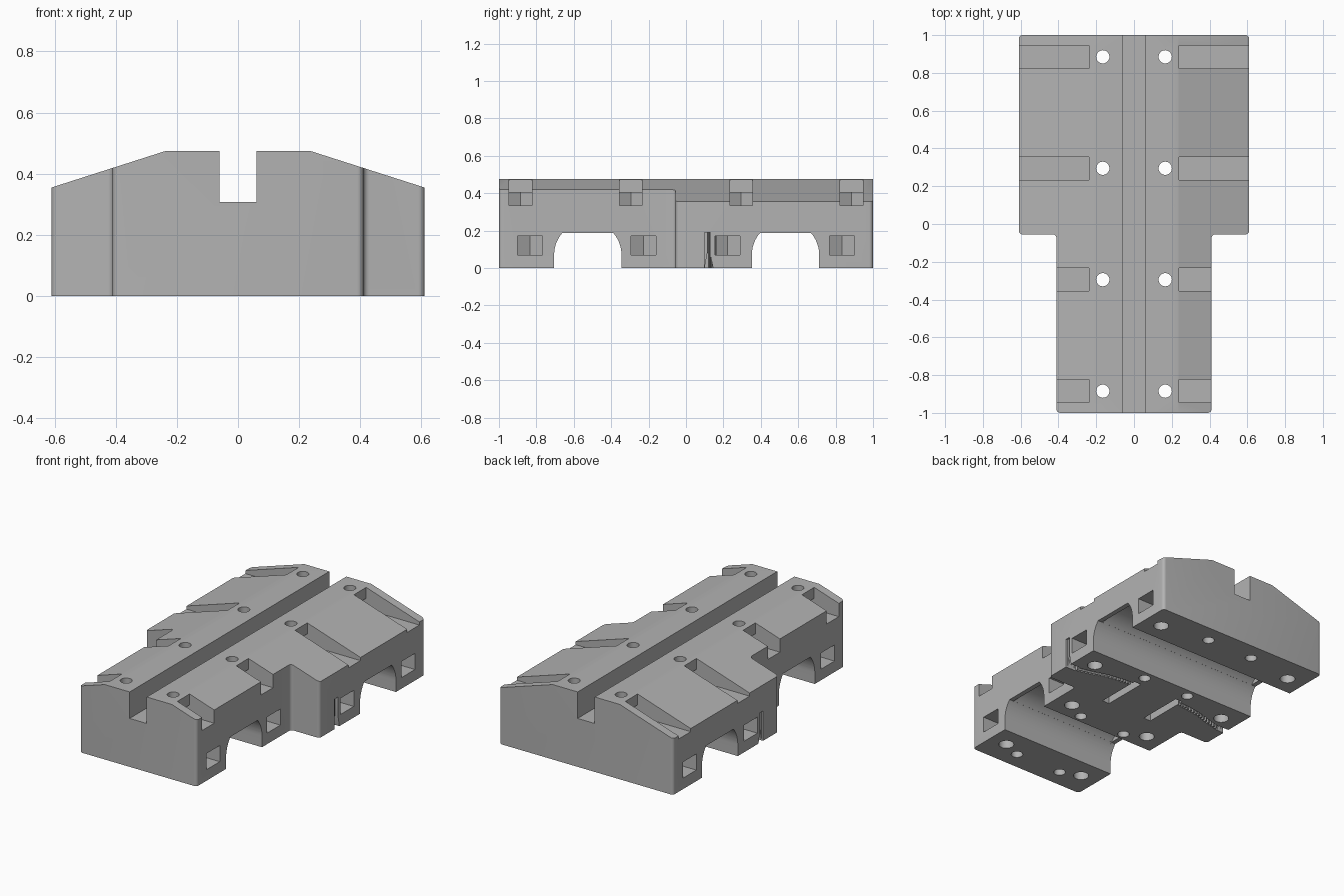
import bpy, bmesh, math
from mathutils import Vector

if "Cube" in bpy.data.objects:
    bpy.data.objects.remove(bpy.data.objects["Cube"])

grey = bpy.data.materials.new("mid grey")
grey.use_nodes = True
grey.diffuse_color = (0.45, 0.45, 0.45, 1)
grey.node_tree.nodes["Principled BSDF"].inputs["Base Color"].default_value = (0.45, 0.45, 0.45, 1)


def prism(bm, pts, axis, lo, hi):
    """Extrude a 2D outline along an axis; outline axes stay in x, y, z order."""
    def place(p, d):
        c = list(p)
        c.insert("xyz".index(axis), d)
        return c
    bottom = [bm.verts.new(place(p, lo)) for p in pts]
    top = [bm.verts.new(place(p, hi)) for p in pts]
    faces = [bm.faces.new(bottom), bm.faces.new(top)]
    for i in range(len(pts)):
        j = (i + 1) % len(pts)
        faces.append(bm.faces.new((bottom[i], bottom[j], top[j], top[i])))
    bmesh.ops.recalc_face_normals(bm, faces=faces)


def rect(a, b, c, d):
    return [(a, c), (b, c), (b, d), (a, d)]


def circle(cx, cy, r, n=32):
    return [(cx + r * math.cos(2 * math.pi * i / n), cy + r * math.sin(2 * math.pi * i / n))
            for i in range(n)]


def make(name, bm):
    mesh = bpy.data.meshes.new(name)
    bm.to_mesh(mesh)
    bm.free()
    mesh.materials.append(grey)
    obj = bpy.data.objects.new(name, mesh)
    bpy.context.collection.objects.link(obj)
    return obj


def cut(body, bm):
    """Subtract the cutter solids and throw the cutter away."""
    cutter = make("cutter", bm)
    cutter.hide_render = True
    mod = body.modifiers.new("cut", "BOOLEAN")
    mod.operation, mod.solver, mod.object = "DIFFERENCE", "EXACT", cutter
    bpy.context.view_layer.update()
    result = bpy.data.meshes.new_from_object(body.evaluated_get(bpy.context.evaluated_depsgraph_get()))
    body.modifiers.clear()
    body.data = result
    bpy.data.objects.remove(cutter)


def mirrored(pts, s):
    return [(s * x, y) for x, y in pts]


# Stepped block with small rounded vertical corners
WIDE, NARROW, STEP, TOP = 0.61, 0.41, -0.055, 0.475
bm = bmesh.new()
half = [(NARROW, -1), (NARROW, STEP), (WIDE, STEP), (WIDE, 1)]
prism(bm, half + mirrored(half, -1)[::-1], "z", 0, TOP)
uprights = [e for e in bm.edges if abs(e.verts[0].co.z - e.verts[1].co.z) > 0.1]
bmesh.ops.bevel(bm, geom=uprights, offset=0.02, segments=5, profile=0.5, affect="EDGES")
body = make("carriage_block", bm)

# Sloped shoulders and central groove
bm = bmesh.new()
slope = (TOP - 0.355) / (WIDE - 0.235)
for s in (1, -1):
    prism(bm, mirrored([(0.235 - 0.1, TOP + 0.1 * slope), (0.8, TOP - 0.565 * slope), (0.8, 0.7)], s),
          "y", -1.1, 1.1)
cut(body, bm)
bm = bmesh.new()
prism(bm, rect(-0.06, 0.06, 0.307, 0.6), "y", -1.1, 1.1)
cut(body, bm)

# Bearing arches with end lips, then the wider round seats between the lips
R, CZ = 0.18, 0.07
bearings = ((-0.525, NARROW), (0.532, WIDE))
for lip in (True, False):
    bm = bmesh.new()
    for cy, side in bearings:
        limit = math.acos((0.187 - CZ) / R) if lip else 0
        angles = [math.pi / 2 - limit - (math.pi / 2 - limit) * i / 12 for i in range(13)]
        arc = [(R * math.cos(a), CZ + R * math.sin(a)) for a in angles] + [(R, -0.1)]
        left = [(-y, z) for y, z in reversed(arc)]
        if not lip:
            left.pop()
        reach = 0.7 if lip else side - 0.03
        prism(bm, [(cy + y, z) for y, z in left + arc], "x", -reach, reach)
    cut(body, bm)


def nut_slot(bm, s, cx, cy, flat, z0, z1):
    """Side-entry slot ending in the pointed half of a hexagon."""
    r = flat / math.sqrt(3)
    pts = [(0.8, cy - flat), (0.8, cy + flat), (cx - r, cy + flat), (cx - 2 * r, cy), (cx - r, cy - flat)]
    pts = [(x if x > 0.7 else cx + (x - cx) if x != cx - r else cx - r, y) for x, y in pts]
    pts[2], pts[3], pts[4] = (cx - r, cy + flat), (cx - 2 * r, cy), (cx - r, cy - flat)
    prism(bm, mirrored(pts, s), "z", z0, z1)


# Upper and lower nut slots
upper_rows = (-0.885, -0.295, 0.295, 0.885)
lower_rows = ((0.29, -0.835), (0.29, -0.228), (0.49, 0.222), (0.49, 0.835))
bm = bmesh.new()
for s in (1, -1):
    for y in upper_rows:
        nut_slot(bm, s, 0.165, y, 0.061, 0.335, 0.405)
    for x, y in lower_rows:
        nut_slot(bm, s, x, y, 0.067, 0.07, 0.172)
cut(body, bm)

# Open recesses in the shoulders above the upper nut slots
bm = bmesh.new()
for s in (1, -1):
    for y in upper_rows:
        prism(bm, mirrored(rect(0.237, 0.8, y - 0.061, y + 0.061), s), "z", 0.335, 0.6)
cut(body, bm)

# Through bolt holes and blind holes from below
bm = bmesh.new()
for s in (1, -1):
    for y in upper_rows:
        prism(bm, circle(s * 0.165, y, 0.035), "z", -0.1, 0.6)
    for x, y in lower_rows:
        prism(bm, circle(s * x, y, 0.045), "z", -0.1, 0.25)
cut(body, bm)

# Toothed belt channels in the underside
path = [Vector(p) for p in ((0.65, 0.12), (0.55, 0.125), (0.45, 0.15), (0.35, 0.18), (0.25, 0.195), (0.17, 0.2))]
smooth, rough = [], []
for a, b in zip(path, path[1:]):
    side = Vector((b.y - a.y, a.x - b.x)).normalized()
    for k in range(4):
        p = a.lerp(b, k / 4)
        q = a.lerp(b, k / 4 + 0.125)
        smooth.append(p + side * 0.01)
        rough += [p - side * 0.008, q - side * 0.008, q - side * 0.024, a.lerp(b, k / 4 + 0.245) - side * 0.024]
bm = bmesh.new()
for s in (1, -1):
    outline = [tuple(p) for p in smooth + rough[::-1]]
    prism(bm, mirrored(outline, s), "z", -0.1, 0.19)
cut(body, bm)

# Channel return legs and flared belt entries
bm = bmesh.new()
for s in (1, -1):
    prism(bm, mirrored(rect(0.135, 0.185, -0.07, 0.225), s), "z", -0.1, 0.188)
    prism(bm, [(0.098, -0.01), (0.147, -0.01), (0.128, 0.08), (0.114, 0.08)], "x",
          min(s * 0.54, s * 0.7), max(s * 0.54, s * 0.7))
cut(body, bm)

# Smooth shading on the round parts only
bpy.ops.object.select_all(action="DESELECT")
body.select_set(True)
bpy.context.view_layer.objects.active = body
bpy.ops.object.shade_smooth_by_angle(angle=math.radians(30))
